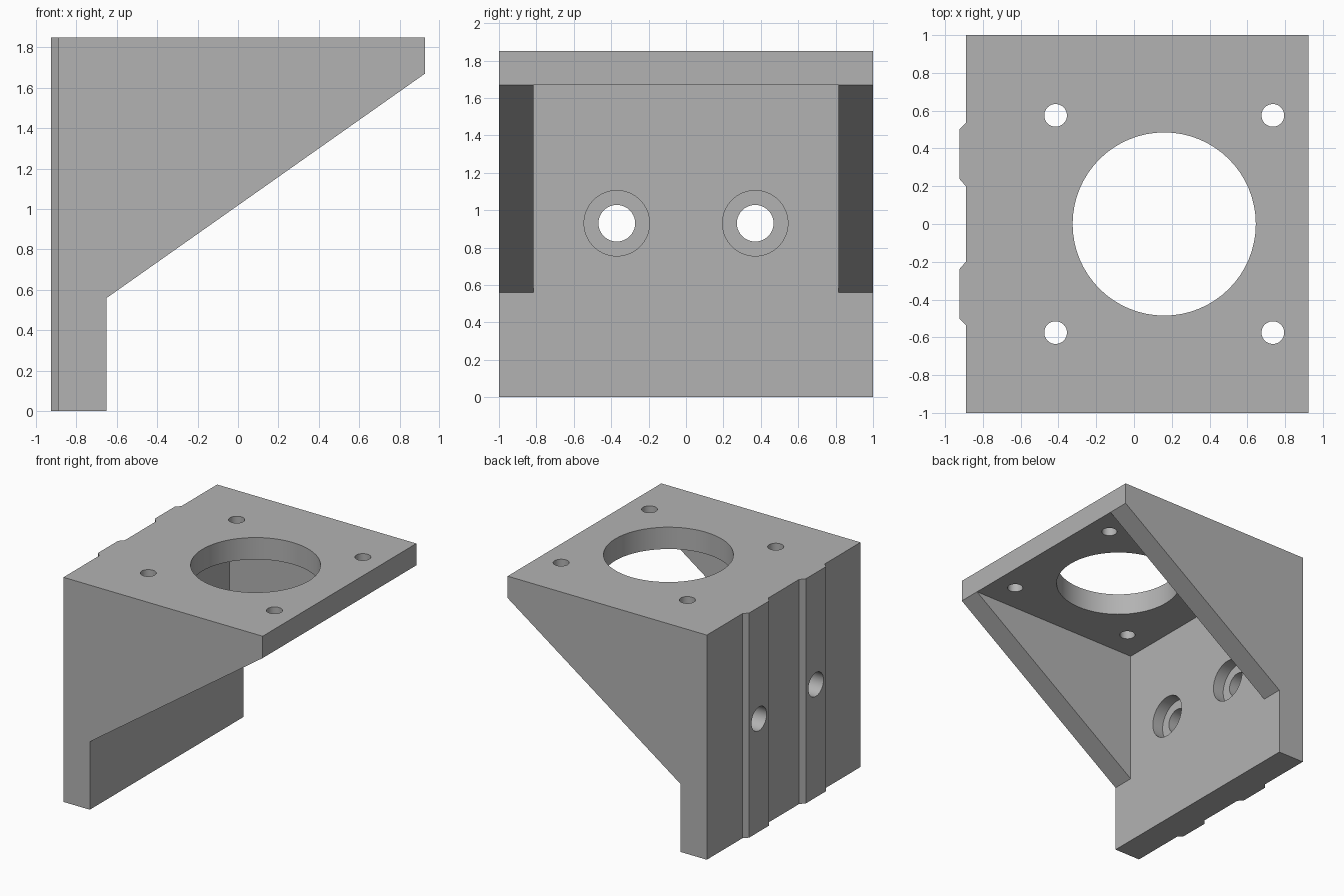
import bpy, bmesh
from mathutils import Matrix, Vector

cube = bpy.data.objects.get("Cube")
if cube:
    bpy.data.objects.remove(cube, do_unlink=True)

grey = bpy.data.materials.new("light_grey")
grey.use_nodes = True
colour = (0.45, 0.45, 0.45, 1)
grey.diffuse_color = colour
grey.node_tree.nodes["Principled BSDF"].inputs["Base Color"].default_value = colour


def add_object(name, bm):
    bmesh.ops.recalc_face_normals(bm, faces=bm.faces)
    mesh = bpy.data.meshes.new(name)
    bm.to_mesh(mesh)
    bm.free()
    mesh.materials.append(grey)
    obj = bpy.data.objects.new(name, mesh)
    bpy.context.collection.objects.link(obj)
    return obj


def prism(name, points, direction):
    """Extrude a flat outline along a direction."""
    bm = bmesh.new()
    face = bm.faces.new([bm.verts.new(p) for p in points])
    new = bmesh.ops.extrude_face_region(bm, geom=[face])["geom"]
    verts = [v for v in new if isinstance(v, bmesh.types.BMVert)]
    bmesh.ops.translate(bm, verts=verts, vec=direction)
    return add_object(name, bm)


def cylinder(name, start, end, radius, sides=64):
    start, end = Vector(start), Vector(end)
    axis = end - start
    turn = axis.to_track_quat('Z', 'Y').to_matrix().to_4x4()
    bm = bmesh.new()
    bmesh.ops.create_cone(bm, cap_ends=True, segments=sides, radius1=radius,
                          radius2=radius, depth=axis.length,
                          matrix=Matrix.Translation((start + end) / 2) @ turn)
    return add_object(name, bm)


def combine(target, tool, operation):
    """Apply a boolean and discard the tool."""
    tool.hide_render = True
    mod = target.modifiers.new("cut", 'BOOLEAN')
    mod.operation, mod.solver, mod.object = operation, 'EXACT', tool
    bpy.context.view_layer.objects.active = target
    bpy.ops.object.modifier_apply(modifier=mod.name)
    bpy.data.objects.remove(tool, do_unlink=True)


FRONT, BACK, TOP, UNDER = -0.65, -0.89, 1.85, 1.67

# Plan outline with two chamfered alignment ribs on the mounting side
rib = [(BACK, 0.2), (-0.925, 0.24), (-0.925, 0.5), (BACK, 0.535)]
mirrored_rib = [(x, -y) for x, y in reversed(rib)]
plan = [(1.2, -1), (BACK, -1)] + mirrored_rib + rib + [(BACK, 1), (1.2, 1)]
bracket = prism("motor_bracket", [(x, y, -0.1) for x, y in plan], (0, 0, 2.1))

# Side profile with sloping gussets
side = [(-1.2, 0), (FRONT, 0), (FRONT, 0.56), (0.925, UNDER), (0.925, TOP), (-1.2, TOP)]
combine(bracket, prism("side_profile", [(x, -1.1, z) for x, z in side], (0, 2.2, 0)),
        'INTERSECT')

# Pocket between the two gussets
w = 0.815
pocket = [(FRONT, -w, -0.1), (1.2, -w, -0.1), (1.2, w, -0.1), (FRONT, w, -0.1)]
combine(bracket, prism("pocket", pocket, (0, 0, UNDER + 0.1)), 'DIFFERENCE')

# Large bore and four screw holes in the top plate
holes = [(0.16, 0, 0.485)]
holes += [(x, y, 0.06) for x in (-0.415, 0.735) for y in (-0.575, 0.575)]
for x, y, r in holes:
    combine(bracket, cylinder("top_hole", (x, y, 1.5), (x, y, 2), r), 'DIFFERENCE')

# Counterbored mounting holes through the ribs
for y in (-0.37, 0.37):
    for name, start, r in (("bolt_hole", -1.1, 0.098), ("counterbore", -0.75, 0.175)):
        combine(bracket, cylinder(name, (start, y, 0.93), (-0.5, y, 0.93), r), 'DIFFERENCE')

bpy.ops.object.select_all(action='DESELECT')
bracket.select_set(True)
bpy.context.view_layer.objects.active = bracket
bpy.ops.object.shade_smooth_by_angle(angle=0.5)
